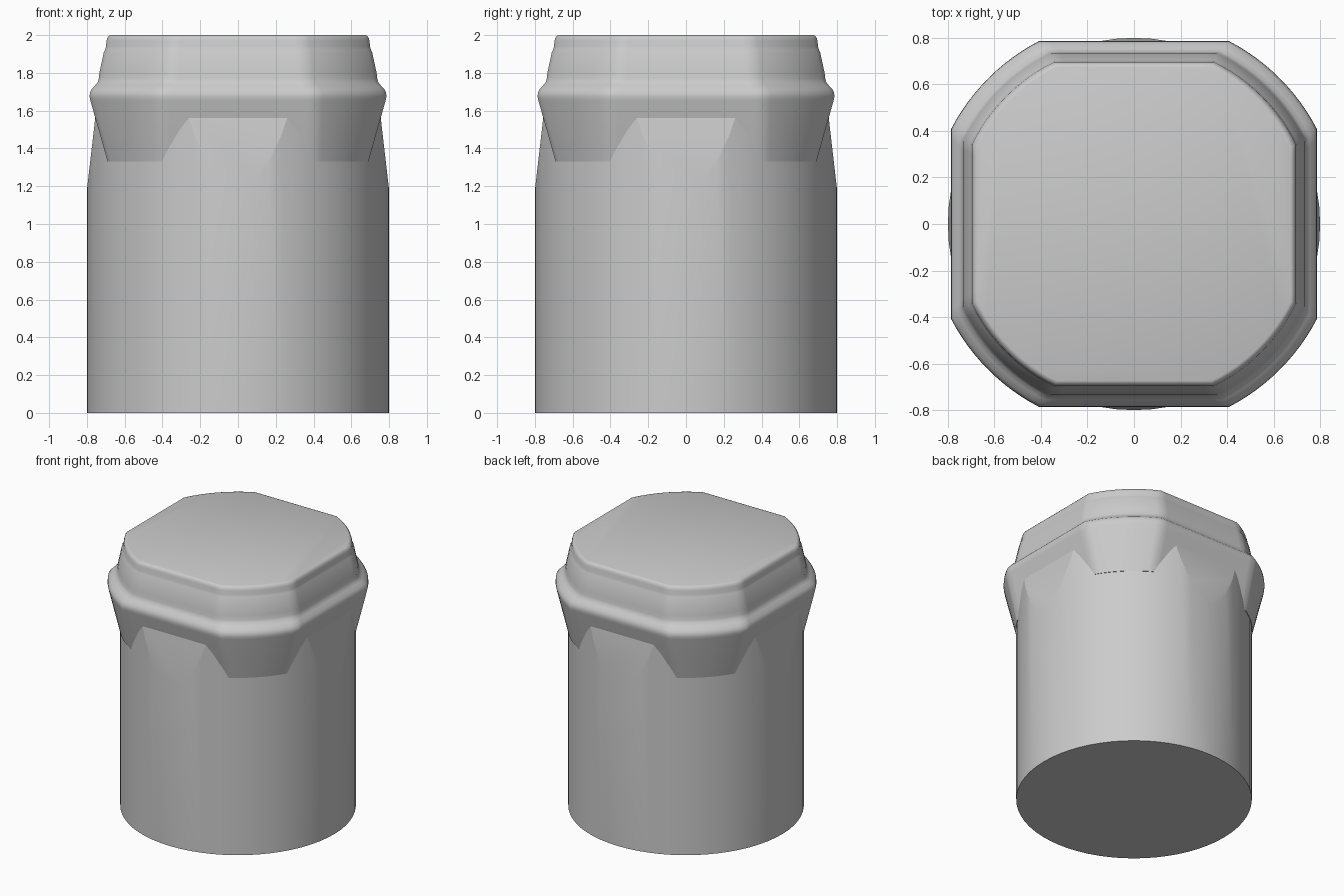
import bpy, bmesh, math
from mathutils import Vector

cube = bpy.data.objects.get("Cube")
if cube:
    bpy.data.objects.remove(cube, do_unlink=True)

grey = bpy.data.materials.new("light grey")
grey.use_nodes = True
grey.diffuse_color = (0.6, 0.6, 0.6, 1)
grey.node_tree.nodes["Principled BSDF"].inputs["Base Color"].default_value = grey.diffuse_color


def finish(bm, name, angle):
    bmesh.ops.recalc_face_normals(bm, faces=bm.faces)
    mesh = bpy.data.meshes.new(name)
    bm.to_mesh(mesh)
    bm.free()
    mesh.materials.append(grey)
    obj = bpy.data.objects.new(name, mesh)
    bpy.context.collection.objects.link(obj)
    bpy.ops.object.select_all(action='DESELECT')
    obj.select_set(True)
    bpy.context.view_layer.objects.active = obj
    bpy.ops.object.shade_smooth_by_angle(angle=math.radians(angle))
    return obj


def rounded_square(half, radius, steps=12):
    """Outline of a circle trimmed by a square, one quarter repeated."""
    start = math.acos(half / radius)
    flat = math.sqrt(radius ** 2 - half ** 2)
    quarter = [Vector((half, flat * t)) for t in (-0.88, 0.88)]
    for i in range(steps + 1):
        a = start + (math.pi / 2 - 2 * start) * i / steps
        quarter.append(Vector((radius * math.cos(a), radius * math.sin(a))))
    outline = []
    for q in range(4):
        c, s = math.cos(q * math.pi / 2), math.sin(q * math.pi / 2)
        outline += [Vector((p.x * c - p.y * s, p.x * s + p.y * c)) for p in quarter]
    return outline


# Round body, with four slanted flats trimmed from its upper sides
bm = bmesh.new()
bmesh.ops.create_cone(bm, cap_ends=True, segments=64, radius1=0.8, radius2=0.8, depth=1.6)
bmesh.ops.translate(bm, verts=bm.verts, vec=(0, 0, 0.8))
for q in range(4):
    a = q * math.pi / 2
    out = Vector((math.cos(a), math.sin(a), 0))
    bmesh.ops.bisect_plane(bm, geom=bm.verts[:] + bm.edges[:] + bm.faces[:], dist=1e-5,
                           plane_co=out * 0.8 + Vector((0, 0, 1.18)),
                           plane_no=out + Vector((0, 0, 0.116)), clear_outer=True)
    rim = [e for e in bm.edges if e.is_boundary]
    bmesh.ops.holes_fill(bm, edges=rim, sides=0)
finish(bm, "body", 12)

# Cap: height, half width of the flats, radius of the corners
cap_profile = [
    (1.33, 0.69, 0.803), (1.655, 0.782, 0.882), (1.675, 0.786, 0.886),
    (1.695, 0.784, 0.884), (1.715, 0.774, 0.872), (1.735, 0.755, 0.848),
    (1.75, 0.743, 0.829), (1.77, 0.737, 0.82), (1.8, 0.734, 0.816),
    (1.91, 0.71, 0.792), (1.925, 0.703, 0.784), (1.94, 0.699, 0.779),
    (1.97, 0.696, 0.776), (1.985, 0.692, 0.771), (1.996, 0.684, 0.762),
    (2.0, 0.674, 0.752),
]
bm = bmesh.new()
rings = [[bm.verts.new((p.x, p.y, z)) for p in rounded_square(half, radius)]
         for z, half, radius in cap_profile]
for low, high in zip(rings, rings[1:]):
    n = len(low)
    for i in range(n):
        j = (i + 1) % n
        bm.faces.new((low[i], low[j], high[j], high[i]))
bm.faces.new(rings[0][::-1])
bm.faces.new(rings[-1])
finish(bm, "cap", 35)
